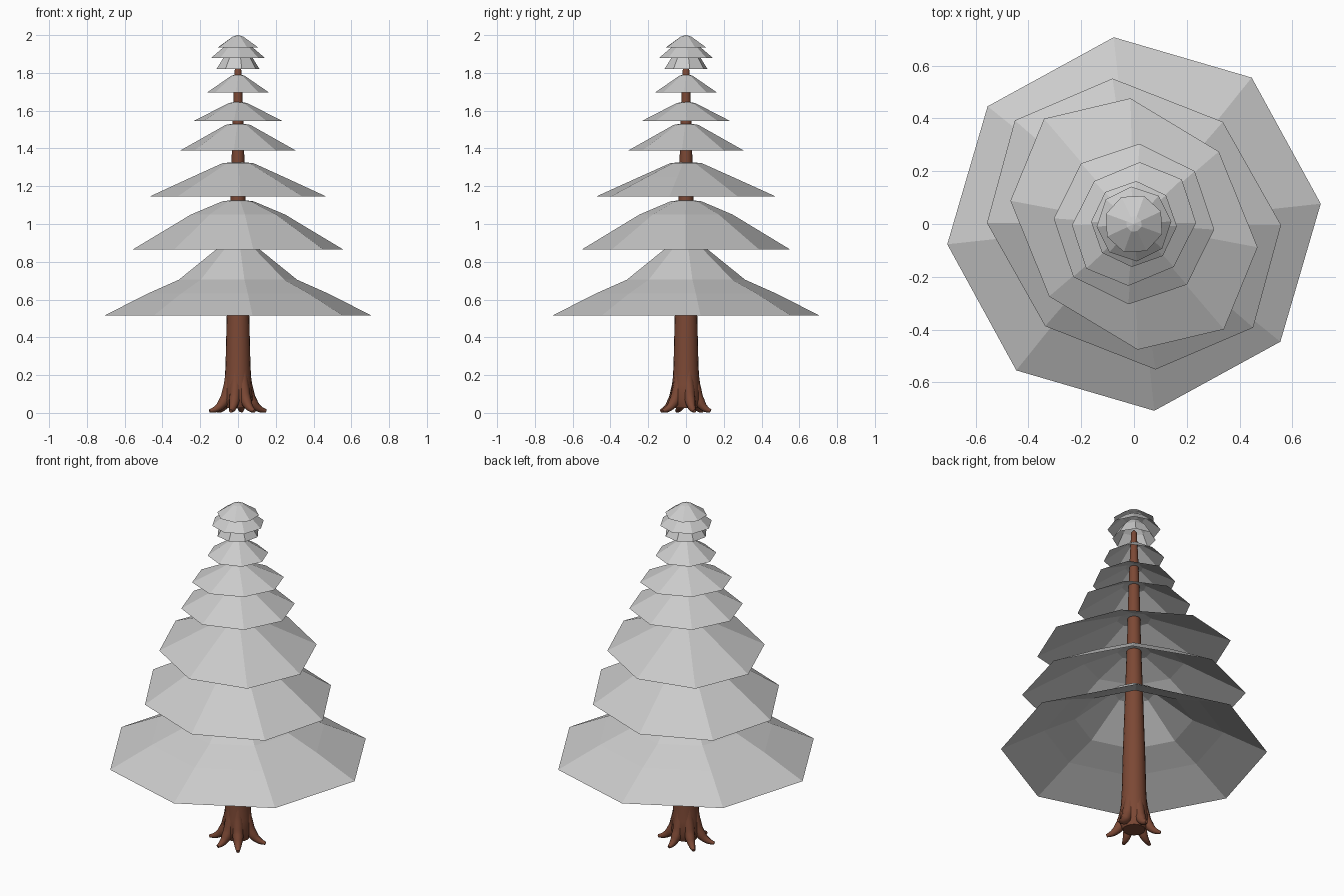
import bpy, bmesh
from math import sin, cos, pi, radians

if "Cube" in bpy.data.objects:
    bpy.data.objects.remove(bpy.data.objects["Cube"])

bark = bpy.data.materials.new("bark")
bark.diffuse_color = (0.2, 0.065, 0.035, 1)
bark.use_nodes = True
bark.node_tree.nodes["Principled BSDF"].inputs["Base Color"].default_value = bark.diffuse_color


def lathe(name, profile, sides, axis=0.0, stretch=1.0, squash=1.0, cap_start=False):
    """Sweep (radius, z) points round z; one vertex lies on the stretched axis."""
    bm = bmesh.new()
    a = radians(axis)
    rings = []
    for r, z in profile:
        if r == 0:
            rings.append([bm.verts.new((0, 0, z))] * sides)
            continue
        ring = []
        for i in range(sides):
            t = 2 * pi * i / sides
            u, v = r * stretch * cos(t), r * squash * sin(t)
            ring.append(bm.verts.new((u * cos(a) - v * sin(a), u * sin(a) + v * cos(a), z)))
        rings.append(ring)
    for lo, hi in zip(rings, rings[1:]):
        for i in range(sides):
            j = (i + 1) % sides
            quad = [lo[i], lo[j], hi[j], hi[i]]
            bm.faces.new(list(dict.fromkeys(quad)))
    if cap_start:
        bm.faces.new(rings[0][::-1])
    mesh = bpy.data.meshes.new(name)
    bm.to_mesh(mesh)
    bm.free()
    obj = bpy.data.objects.new(name, mesh)
    bpy.context.collection.objects.link(obj)
    return obj


# Foliage tiers: open eight-sided skirts (axis angle, stretch, squash, profile)
tiers = [
    (6.2, 1.0, 1.0, [(0.712, 0.515), (0.48, 0.632), (0.315, 0.705), (0.11, 0.87), (0, 0.905)]),
    (-41, 1.05, 0.90, [(0.57, 0.865), (0.255, 1.05), (0.085, 1.12), (0, 1.13)]),
    (-49.5, 1.08, 0.87, [(0.486, 1.145), (0.25, 1.25), (0.085, 1.322), (0, 1.33)]),
    (-4, 1.0, 1.0, [(0.305, 1.39), (0.065, 1.525), (0, 1.535)]),
    (43, 1.05, 0.94, [(0.236, 1.545), (0.05, 1.64), (0, 1.65)]),
    (-3, 1.0, 1.0, [(0.163, 1.697), (0.035, 1.785), (0, 1.795)]),
    (10, 1.0, 1.0, [(0.116, 1.82), (0.075, 1.885), (0.03, 1.93), (0, 1.94)]),
    (4, 1.0, 1.0, [(0.142, 1.88), (0.06, 1.95), (0, 1.97)]),
    (25, 1.0, 1.0, [(0.113, 1.935), (0.03, 1.992), (0, 2.0)]),
]
for n, (axis, st, sq, prof) in enumerate(tiers, 1):
    lathe(f"foliage_tier_{n}", prof, 8, axis, st, sq)

# Trunk: tall smooth taper
trunk = lathe("trunk", [(0.06, 0.025), (0.078, 0.07), (0.072, 0.15), (0.066, 0.25), (0.06, 0.5),
                        (0.048, 0.87), (0.037, 1.2), (0.03, 1.5), (0.022, 1.72),
                        (0.015, 1.86), (0, 1.88)], 20, cap_start=True)

# Roots: tapered tubes flaring from the trunk foot to the ground
path = [(0.042, 0.22, 0.026), (0.055, 0.12, 0.031), (0.082, 0.055, 0.028),
        (0.118, 0.022, 0.018), (0.155, 0.01, 0.009)]
parts = [trunk]
for n, (angle, reach) in enumerate([(17, 1.0), (81, 0.85), (142, 0.92), (198, 1.02),
                                    (254, 0.9), (305, 0.98)], 1):
    curve = bpy.data.curves.new(f"root_{n}", "CURVE")
    curve.dimensions = "3D"
    curve.bevel_depth = 1.0
    curve.bevel_resolution = 2
    curve.use_fill_caps = True
    curve.resolution_u = 4
    spline = curve.splines.new("BEZIER")
    spline.bezier_points.add(len(path) - 1)
    for p, (r, z, thick) in zip(spline.bezier_points, path):
        d = r * (1 + (reach - 1) * (r / 0.155))
        p.co = (d * cos(radians(angle)), d * sin(radians(angle)), z)
        p.radius = thick
        p.handle_left_type = p.handle_right_type = "AUTO"
    obj = bpy.data.objects.new(f"root_{n}", curve)
    bpy.context.collection.objects.link(obj)
    parts.append(obj)

# Turn roots into meshes, colour and smooth the wood
bpy.ops.object.select_all(action="DESELECT")
for obj in parts:
    obj.select_set(True)
bpy.context.view_layer.objects.active = parts[1]
bpy.ops.object.convert(target="MESH")
for obj in parts:
    obj.data.materials.append(bark)
bpy.ops.object.shade_smooth_by_angle(angle=radians(50))
